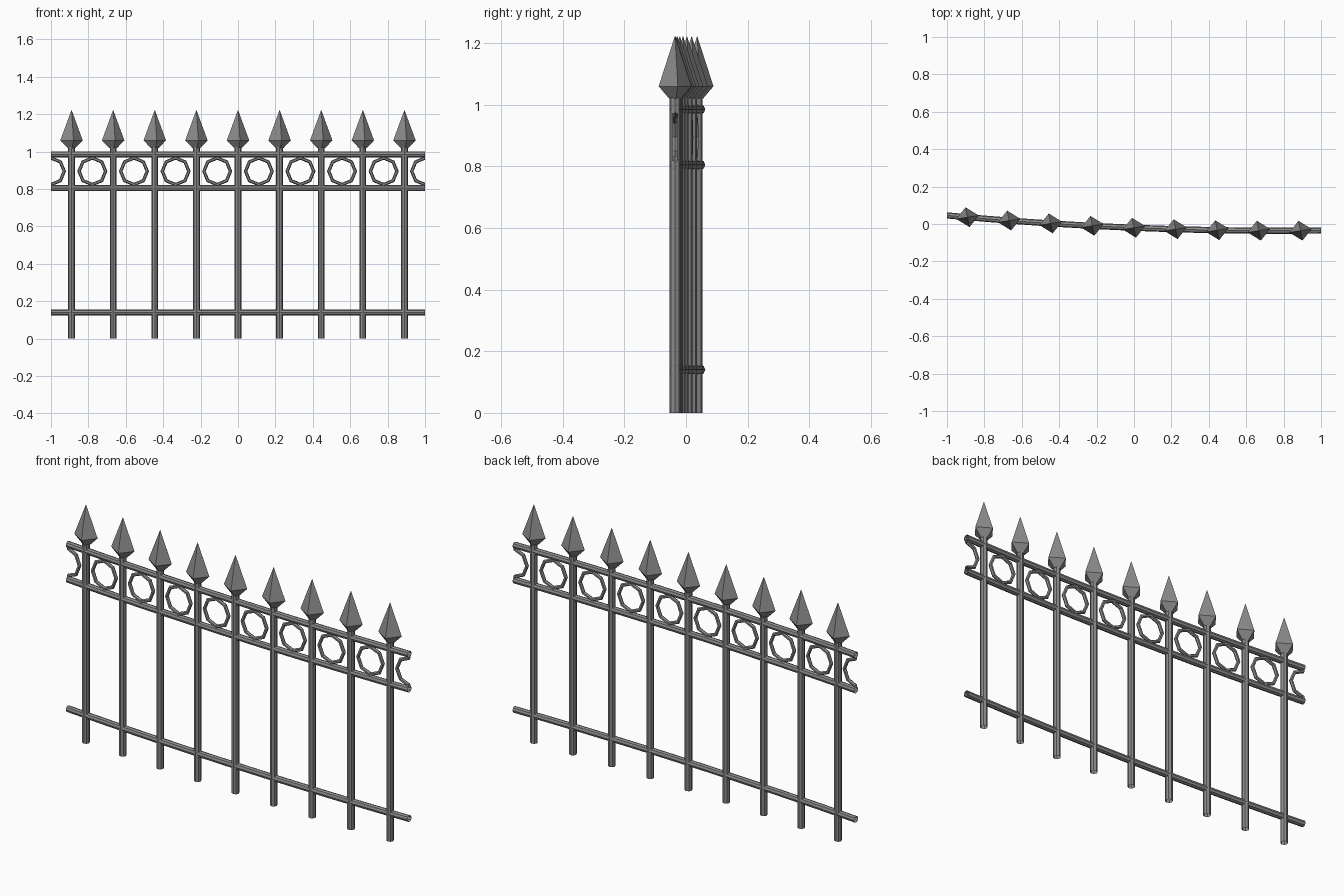
import bpy
from math import sin, cos, pi, radians
from mathutils import Vector

cube = bpy.data.objects.get("Cube")
if cube:
    bpy.data.objects.remove(cube, do_unlink=True)

iron = bpy.data.materials.new("grey_iron")
iron.use_nodes = True
grey = (0.26, 0.26, 0.26, 1)
iron.diffuse_color = grey
iron.node_tree.nodes["Principled BSDF"].inputs["Base Color"].default_value = grey

POSTS = 9
SPACING = 0.2225


def bend(x):
    """Depth of the gently curved fence line at x."""
    return -0.02 - 0.0405 * x + 0.0255 * x * x


def on_line(x, z):
    return Vector((x, bend(x), z))


def make(name, rings, closed=False):
    """Skin a list of equal vertex rings into one mesh."""
    n, m = len(rings[0]), len(rings)
    verts = [v for ring in rings for v in ring]
    faces = []
    for i in range(m if closed else m - 1):
        j = (i + 1) % m
        for k in range(n):
            l = (k + 1) % n
            faces.append((i * n + k, i * n + l, j * n + l, j * n + k))
    mesh = bpy.data.meshes.new(name)
    mesh.from_pydata(verts, [], faces)
    mesh.materials.append(iron)
    mesh.validate()
    obj = bpy.data.objects.new(name, mesh)
    bpy.context.collection.objects.link(obj)
    return obj


def section(center, u, v, radius, sides):
    """A regular polygon spanned by the directions u and v."""
    angles = [2 * pi * k / sides for k in range(sides)]
    return [center + radius * (cos(a) * u + sin(a) * v) for a in angles]


X, Y, Z = Vector((1, 0, 0)), Vector((0, 1, 0)), Vector((0, 0, 1))


# Horizontal rails: open eight-sided tubes following the bend
def rail(name, z):
    steps = 18
    xs = [-1 + 2 * i / steps for i in range(steps + 1)]
    make(name, [section(on_line(x, z), Y, Z, 0.0165, 8) for x in xs])


rail("bottom_rail", 0.14)
rail("middle_rail", 0.805)
rail("top_rail", 0.985)


# Octagonal ornament rings, halved at the fence ends
def ornament(name, x, start, count, closed):
    rings = []
    for i in range(count):
        a = start + i * pi / 4
        out = Vector((cos(a), 0, sin(a)))
        px = x + 0.071 * cos(a)
        center = on_line(px, 0.895 + 0.071 * sin(a))
        rings.append(section(center, out, Y, 0.0095, 6))
    make(name, rings, closed)


for i in range(POSTS - 1):
    ornament(f"ring_{i + 1}", (i - POSTS / 2 + 1) * SPACING, 0, 8, True)
ornament("right_half_ring", -1, -pi / 2, 5, False)
ornament("left_half_ring", 1, pi / 2, 5, False)

# Posts with four-sided spear heads
turn = radians(10)
u = Vector((cos(turn), 0.88 * sin(turn), 0))
v = Vector((-sin(turn), 0.88 * cos(turn), 0))
for i in range(POSTS):
    x = (i - (POSTS - 1) / 2) * SPACING
    make(f"post_{i + 1}",
         [section(on_line(x, z), X, Y, 0.018, 8) for z in (0, 1.035)])
    profile = [(0.0005, 1.02), (0.022, 1.02), (0.061, 1.06), (0.0005, 1.222)]
    make(f"spear_head_{i + 1}",
         [section(on_line(x, z), u, v, r, 4) for r, z in profile])
